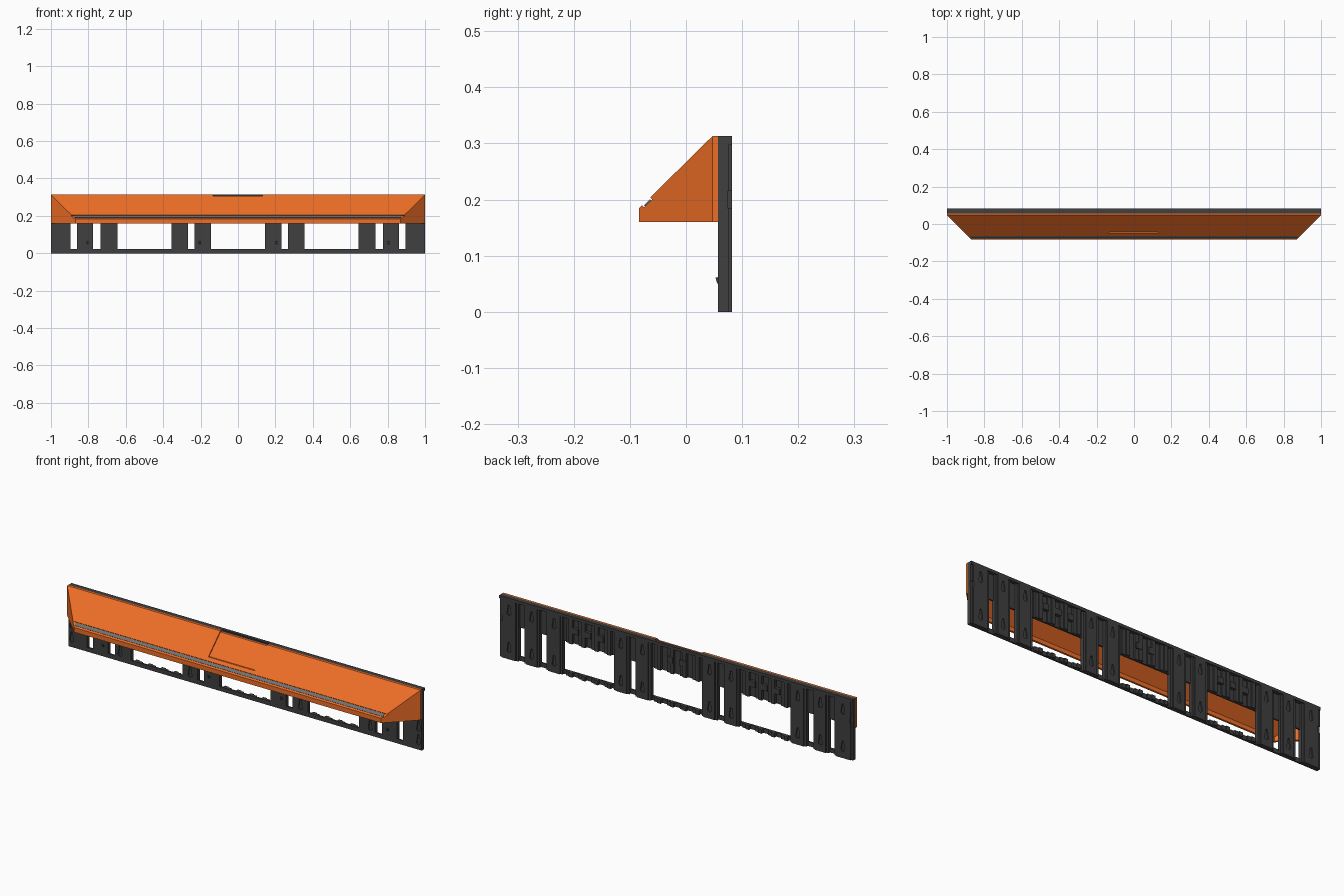
import bpy, bmesh, math
from mathutils import Vector

if "Cube" in bpy.data.objects:
    bpy.data.objects.remove(bpy.data.objects["Cube"])


def material(name, rgb):
    m = bpy.data.materials.new(name)
    m.diffuse_color = (*rgb, 1)
    m.use_nodes = True
    m.node_tree.nodes["Principled BSDF"].inputs["Base Color"].default_value = m.diffuse_color
    return m


ORANGE = material("orange_plastic", (0.85, 0.155, 0.02))
DARK = material("dark_plastic", (0.05, 0.05, 0.05))


def finish(name, bm, mat=None):
    bmesh.ops.recalc_face_normals(bm, faces=bm.faces)
    me = bpy.data.meshes.new(name)
    bm.to_mesh(me)
    bm.free()
    ob = bpy.data.objects.new(name, me)
    bpy.context.collection.objects.link(ob)
    if mat:
        me.materials.append(mat)
    return ob


def extrude(bm, pts, vec):
    """Close a polygon and sweep it along vec."""
    f = bm.faces.new([bm.verts.new(p) for p in pts])
    r = bmesh.ops.extrude_face_region(bm, geom=[f])
    vs = [v for v in r["geom"] if isinstance(v, bmesh.types.BMVert)]
    bmesh.ops.translate(bm, verts=vs, vec=Vector(vec))


def box(bm, x0, x1, y0, y1, z0, z1):
    extrude(bm, [(x0, y0, z0), (x1, y0, z0), (x1, y1, z0), (x0, y1, z0)], (0, 0, z1 - z0))


def bar(bm, yz, x0, x1):
    extrude(bm, [(x0, y, z) for y, z in yz], (x1 - x0, 0, 0))


def bake(ob, cutters=()):
    """Apply modifiers and boolean cutters."""
    for c in cutters:
        c.hide_render = True
        m = ob.modifiers.new("cut", "BOOLEAN")
        m.operation, m.solver, m.object = "DIFFERENCE", "EXACT", c
    dg = bpy.context.evaluated_depsgraph_get()
    me = bpy.data.meshes.new_from_object(ob.evaluated_get(dg))
    ob.modifiers.clear()
    ob.data = me


FRONT, BACK, TOP = 0.057, 0.082, 0.313

# Recess of the centre label panel, shared by hood and frame
bm = bmesh.new()
bar(bm, [(-0.052, 0.217), (-0.043, 0.217), (0.0485, 0.307), (0.066, 0.307),
         (0.066, 0.36), (-0.052, 0.36)], -0.133, 0.131)
panel_cut = finish("panel_cutter", bm)

# Hood: thin shell, mitred ends, open at the back and below
bm = bmesh.new()
yz = [(-0.084, 0.16), (-0.084, 0.184), (0.047, TOP), (FRONT, TOP), (FRONT, 0.16), (0.047, 0.16)]
side = {s: [bm.verts.new((s * min(1, 0.953 + y), y, z)) for y, z in yz] for s in (-1, 1)}
for i in range(3):
    bm.faces.new([side[-1][i], side[1][i], side[1][i + 1], side[-1][i + 1]])
for s in side:
    for loop in ((0, 1, 2, 5), (2, 3, 4, 5)):
        bm.faces.new([side[s][k] for k in loop])
bmesh.ops.recalc_face_normals(bm, faces=bm.faces)
if next(f for f in bm.faces).normal.y > 0:
    bmesh.ops.reverse_faces(bm, faces=bm.faces)
me = bpy.data.meshes.new("hood")
bm.to_mesh(me)
bm.free()
me.materials.append(ORANGE)
hood = bpy.data.objects.new("hood", me)
bpy.context.collection.objects.link(hood)
sol = hood.modifiers.new("shell", "SOLIDIFY")
sol.thickness, sol.offset, sol.use_even_offset = 0.01, -1, True


# Groove along the lower slope and the grey strip inside it
def slope(y, drop=0.0):
    return (y + drop * 0.7, 0.184 + (y + 0.084) * 0.985 - drop * 0.7)


bm = bmesh.new()
bar(bm, [slope(-0.078, 0.005), slope(-0.064, 0.005), slope(-0.064, -0.02), slope(-0.078, -0.02)], -0.95, 0.95)
groove_cut = finish("groove_cutter", bm)
bake(hood, [groove_cut, panel_cut])

bm = bmesh.new()
bar(bm, [slope(-0.0765, 0.005), slope(-0.0655, 0.005), slope(-0.0655, 0.002), slope(-0.0765, 0.002)], -0.873, 0.873)
finish("hood_strip", bm, material("grey_strip", (0.16, 0.17, 0.17)))

# Back frame: stepped plan outline of posts and ribs, swept upward
half = [(0.145, 0.232), (0.268, 0.355), (0.645, 0.735), (0.775, 0.86), (0.895, 1.0)]
posts = [(-b, -a) for a, b in reversed(half)] + half
steps = []
for i, (a, b) in enumerate(posts):
    steps += [(a, a + 0.012, 0.077), (a + 0.012, b - 0.012, BACK), (b - 0.012, b, 0.077)]
    if i + 1 < len(posts):
        nxt = posts[i + 1][0]
        n = round((nxt - b) / 0.07)
        pitch = (nxt - b) / max(n, 1)
        for k in range(n):
            x = b + k * pitch
            if n < 2:
                break
            steps += [(x, x + pitch * 0.22, 0.065), (x + pitch * 0.22, x + pitch * 0.5, 0.079),
                      (x + pitch * 0.5, x + pitch * 0.78, 0.073), (x + pitch * 0.78, x + pitch, 0.065)]
        if n < 2:
            steps.append((b, nxt, 0.065))
outline = [(-1, FRONT)]
for a, b, y in steps:
    for p in ((a, y), (b, y)):
        if (Vector(p) - Vector(outline[-1])).length > 1e-5:
            outline.append(p)
outline.append((1, FRONT))
bm = bmesh.new()
extrude(bm, [(x, y, 0) for x, y in outline], (0, 0, 0.298))
frame = finish("back_frame", bm, DARK)

# Windows between the posts
bm = bmesh.new()
for (_, a), (b, _) in zip(posts, posts[1:]):
    box(bm, a, b, 0.0, 0.12, 0.022, 0.17)
# Side notches at both ends
for s in (-1, 1):
    x0, x1 = sorted((s * 0.985, s * 1.05))
    box(bm, x0, x1, 0.074, 0.12, 0.185, 0.215)
window_cut = finish("window_cutter", bm)


# Teardrop slots in the posts, front and back
def teardrop(bm, x, z, y0, y1):
    pts = [(x + 0.011 * math.cos(math.radians(t)), y0, z + 0.011 * math.sin(math.radians(t)))
           for t in range(-200, 21, 20)]
    pts += [(x + 0.004, y0, z + 0.042), (x - 0.004, y0, z + 0.042)]
    extrude(bm, pts, (0, y1 - y0, 0))


bm = bmesh.new()
for s in (-1, 1):
    for x in (0.982, 0.708, 0.312):
        for z in (0.036, 0.105):
            teardrop(bm, s * x, z, 0.03, 0.063)
    for x in (0.945, 0.817, 0.69, 0.312, 0.19):
        for z in (0.045, 0.235):
            teardrop(bm, s * x, z, 0.076, 0.1)
slot_cut = finish("slot_cutter", bm)
bake(frame, [window_cut, slot_cut])

# Top rail of the frame
bm = bmesh.new()
box(bm, -1, 1, FRONT, BACK, 0.298, TOP)
rail = finish("top_rail", bm, DARK)
bake(rail, [panel_cut])

# Small clip hooks on the front of the posts
for x in (-0.805, -0.205, 0.205, 0.805):
    bm = bmesh.new()
    bar(bm, [(FRONT + 0.001, 0.048), (0.055, 0.052), (0.0525, 0.061), (FRONT + 0.001, 0.062)], x - 0.006, x + 0.006)
    finish("clip_hook", bm, DARK)

# Small blocks on the back, between the ribs
for s in (-1, 1):
    for x in (0.43, 0.5, 0.57, 0.035):
        bm = bmesh.new()
        box(bm, s * x - 0.016, s * x + 0.016, 0.06, 0.081, 0.225, 0.255)
        finish("rib_block", bm, DARK)

for c in (panel_cut, groove_cut, window_cut, slot_cut):
    bpy.data.objects.remove(c, do_unlink=True)
